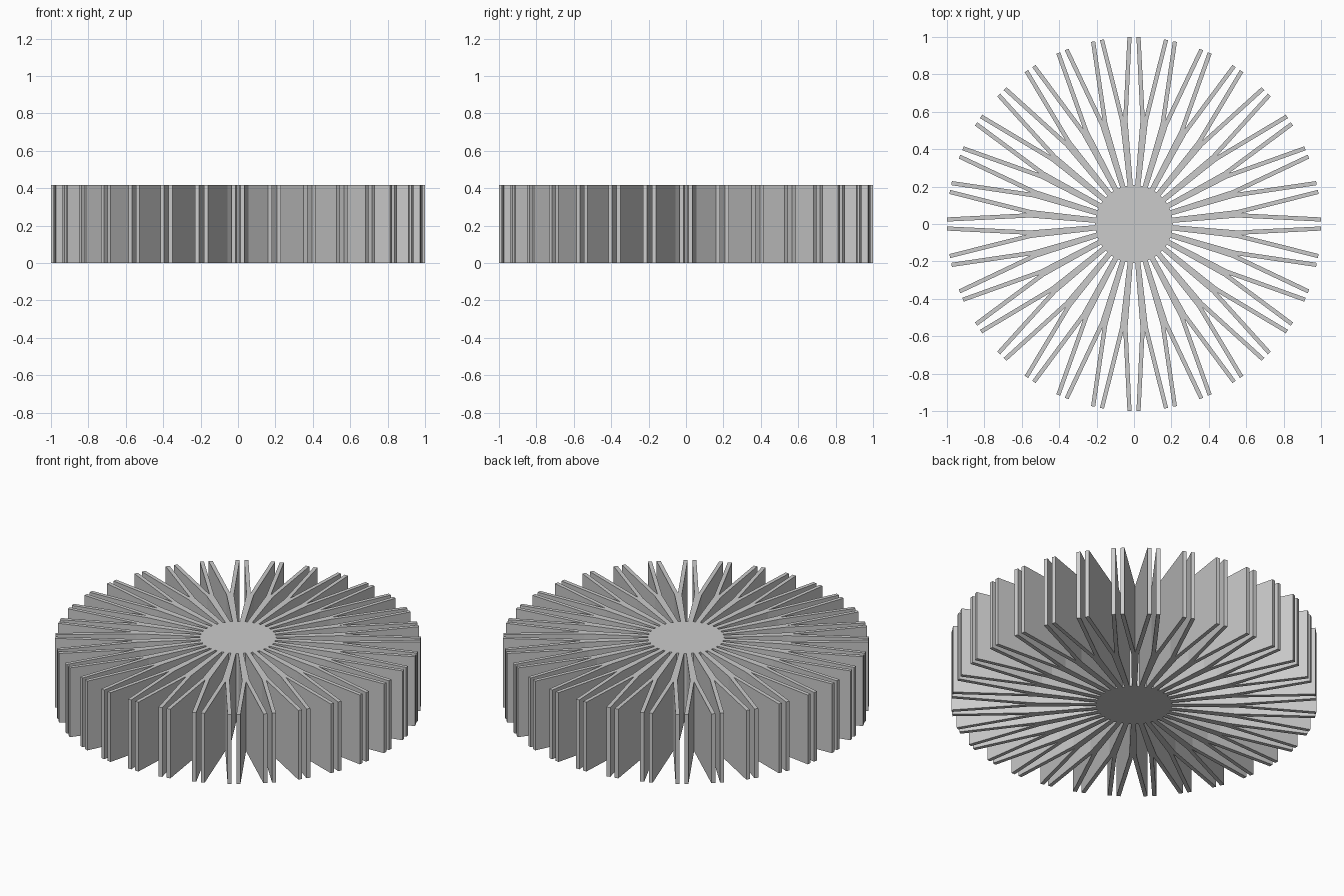
import bpy, bmesh
from math import pi
from mathutils import Matrix, Vector

SPOKES = 32
HEIGHT = 0.418

cube = bpy.data.objects.get("Cube")
if cube:
    bpy.data.objects.remove(cube, do_unlink=True)

grey = bpy.data.materials.new("light grey metal")
grey.use_nodes = True
grey.diffuse_color = (0.6, 0.6, 0.6, 1)
grey.node_tree.nodes["Principled BSDF"].inputs["Base Color"].default_value = (0.6, 0.6, 0.6, 1)

# One forked fin lying along +x: (radius, offset from its axis)
ROOT = (0.207, 0.014)
FORK = (0.556, 0.02)
NOTCH = (0.578, 0.0)
TIP_OUT = (0.9955, 0.085)
TIP_IN = (0.9985, 0.063)

bm = bmesh.new()
hub_rim = []
for i in range(SPOKES):
    turn = Matrix.Rotation((i + 0.5) * 2 * pi / SPOKES, 3, 'Z')

    def vert(point, side=1):
        return bm.verts.new(turn @ Vector((point[0], side * point[1], 0)))

    root_r, root_l = vert(ROOT, -1), vert(ROOT)
    fork_r, fork_l = vert(FORK, -1), vert(FORK)
    notch = vert(NOTCH)
    # Trunk, then the two branches
    bm.faces.new((root_r, fork_r, notch, fork_l, root_l))
    bm.faces.new((fork_r, vert(TIP_OUT, -1), vert(TIP_IN, -1), notch))
    bm.faces.new((notch, vert(TIP_IN), vert(TIP_OUT), fork_l))
    hub_rim += [root_r, root_l]

# Solid hub joining all fins
bm.faces.new(hub_rim)

# Raise the flat section to full height
raised = bmesh.ops.extrude_face_region(bm, geom=bm.faces[:], use_keep_orig=True)
top = [g for g in raised["geom"] if isinstance(g, bmesh.types.BMVert)]
bmesh.ops.translate(bm, verts=top, vec=(0, 0, HEIGHT))
bmesh.ops.recalc_face_normals(bm, faces=bm.faces[:])

mesh = bpy.data.meshes.new("finned_heat_sink")
bm.to_mesh(mesh)
bm.free()
mesh.materials.append(grey)
heat_sink = bpy.data.objects.new("finned_heat_sink", mesh)
bpy.context.collection.objects.link(heat_sink)
